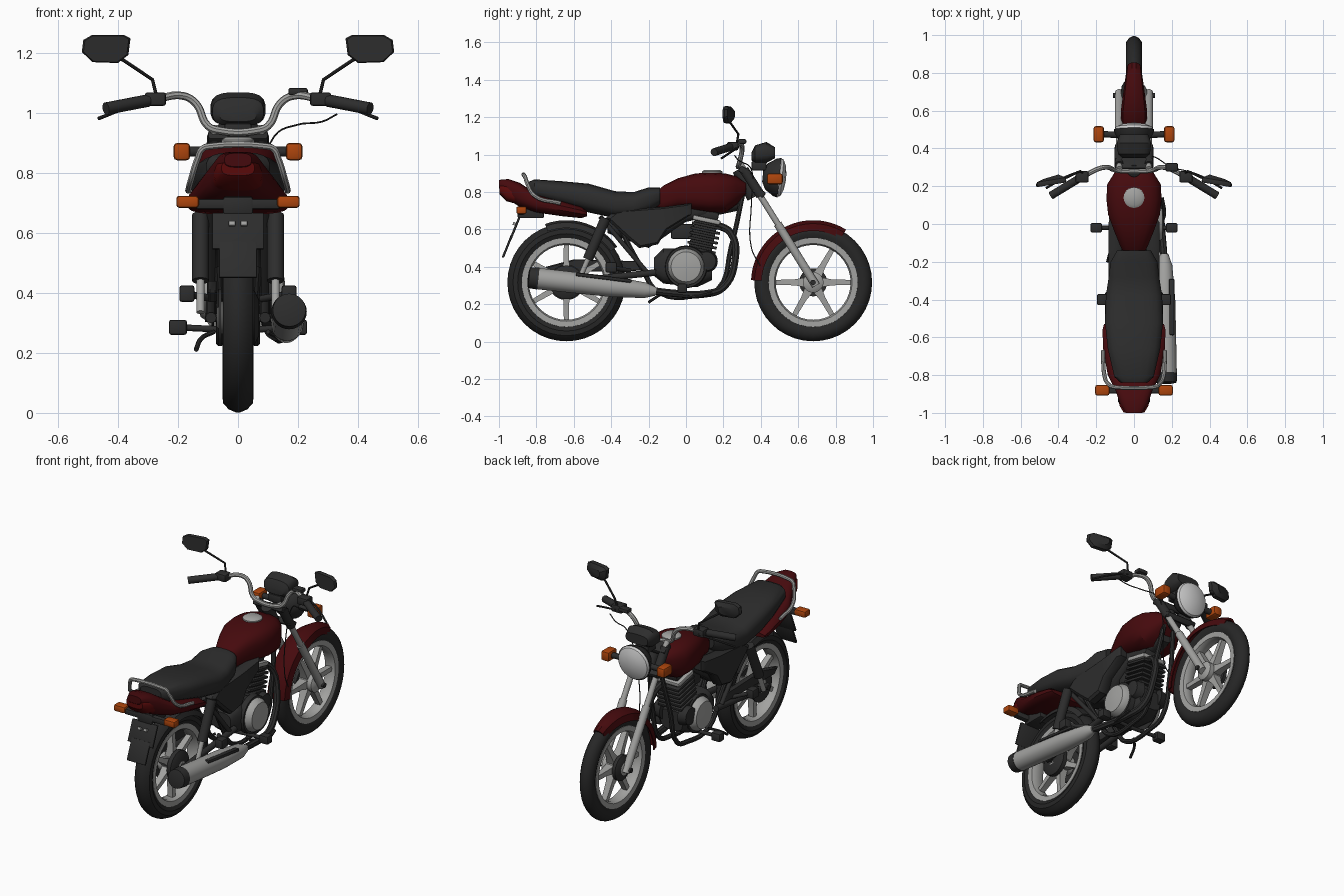
import bpy
import bmesh
from math import sin, cos, pi, radians
from mathutils import Vector, Matrix

cube = bpy.data.objects.get("Cube")
if cube:
    bpy.data.objects.remove(cube, do_unlink=True)


def material(name, *rgb):
    mat = bpy.data.materials.new(name)
    mat.use_nodes = True
    mat.diffuse_color = (*rgb, 1)
    shader = next(n for n in mat.node_tree.nodes if n.type == "BSDF_PRINCIPLED")
    shader.inputs["Base Color"].default_value = (*rgb, 1)
    return mat


rubber = material("tyre_rubber", .02, .02, .02)
dark = material("dark_plastic", .026, .026, .026)
red = material("dark_red_paint", .06, .003, .004)
tail_red = material("tail_lens_red", .1, .003, .003)
amber = material("amber_lens", .42, .06, .004)
silver = material("silver_metal", .36, .36, .35)
clear = material("headlight_glass", .62, .62, .62)


def finish(obj, mat, angle=35):
    obj.data.materials.clear()
    obj.data.materials.append(mat)
    bpy.ops.object.select_all(action="DESELECT")
    obj.select_set(True)
    bpy.context.view_layer.objects.active = obj
    bpy.ops.object.shade_smooth_by_angle(angle=radians(angle))
    return obj


def from_bmesh(name, bm, mat):
    bmesh.ops.recalc_face_normals(bm, faces=bm.faces)
    mesh = bpy.data.meshes.new(name)
    bm.to_mesh(mesh)
    bm.free()
    obj = bpy.data.objects.new(name, mesh)
    bpy.context.collection.objects.link(obj)
    return finish(obj, mat)


def skin(name, rings, mat, loop=False):
    """Join closed rings of points into one surface, capped unless looped."""
    bm = bmesh.new()
    rows = [[bm.verts.new(p) for p in ring] for ring in rings]
    n = len(rows[0])
    pairs = list(zip(rows, rows[1:])) + ([(rows[-1], rows[0])] if loop else [])
    for a, b in pairs:
        for i in range(n):
            j = (i + 1) % n
            bm.faces.new((a[i], a[j], b[j], b[i]))
    if not loop:
        bm.faces.new(rows[0])
        bm.faces.new(rows[-1])
    return from_bmesh(name, bm, mat)


def loft(name, rows, mat, power=3, steps=20):
    """Rounded body along y; each row is y, bottom, top, half width."""
    def soft(v):
        return abs(v) ** (2 / power) * (1 if v > 0 else -1)
    angles = [2 * pi * (i + .5) / steps for i in range(steps)]
    rings = [[(w * soft(cos(a)), y, (low + high) / 2 + (high - low) / 2 * soft(sin(a))) for a in angles]
             for y, low, high, w in rows]
    return skin(name, rings, mat)


def lathe(name, centre, axis, profile, mat, steps=28):
    """Turned part; profile holds radius and distance along the axis."""
    turn = Vector(axis).to_track_quat("Z", "Y")
    rings = [[Vector(centre) + turn @ Vector((r * cos(2 * pi * i / steps), r * sin(2 * pi * i / steps), h))
              for i in range(steps)] for r, h in profile]
    return skin(name, rings, mat)


def rod(name, a, b, r, mat):
    d = Vector(b) - Vector(a)
    return lathe(name, a, d, [(r, 0), (r, d.length)], mat, 14)


def box(name, loc, size, mat, tilt=0, soft=.008):
    bm = bmesh.new()
    bmesh.ops.create_cube(bm, size=1)
    bmesh.ops.scale(bm, vec=size, verts=bm.verts)
    bmesh.ops.bevel(bm, geom=bm.edges[:], offset=soft, segments=2, affect="EDGES", profile=.5)
    bm.transform(Matrix.Translation(loc) @ Matrix.Rotation(radians(tilt), 4, "X"))
    return from_bmesh(name, bm, mat)


def prism(name, outline, x, half, mat):
    """Side outline in y and z, given thickness in x with a tapered rim."""
    mid = sum((Vector(p) for p in outline), Vector((0, 0))) / len(outline)
    rings = []
    for dx, scale in ((-half, .9), (-half * .6, 1), (half * .6, 1), (half, .9)):
        pts = [mid + (Vector(p) - mid) * scale for p in outline]
        rings.append([(x + dx, p.x, p.y) for p in pts])
    return skin(name, rings, mat)


def tube(name, points, r, mat, smooth=True):
    curve = bpy.data.curves.new(name, "CURVE")
    curve.dimensions = "3D"
    curve.bevel_depth, curve.bevel_resolution, curve.resolution_u = r, 2, 5
    curve.use_fill_caps = True
    spline = curve.splines.new("BEZIER" if smooth else "POLY")
    pts = spline.bezier_points if smooth else spline.points
    pts.add(len(points) - 1)
    for p, co in zip(pts, points):
        if smooth:
            p.co = co
            p.handle_left_type = p.handle_right_type = "AUTO"
        else:
            p.co = (*co, 1)
    obj = bpy.data.objects.new(name, curve)
    bpy.context.collection.objects.link(obj)
    bpy.ops.object.select_all(action="DESELECT")
    obj.select_set(True)
    bpy.context.view_layer.objects.active = obj
    bpy.ops.object.convert(target="MESH")
    return finish(bpy.context.object, mat)


def sweep(name, y, half_profile, start, end, mat, tip=1, z=.317, steps=40):
    """Carry a mirrored cross-section of radius and x around a wheel axle."""
    section = half_profile + [(r, -x) for r, x in reversed(half_profile)]
    full = end - start == 360
    rings = []
    for i in range(steps + (not full)):
        a = radians(start + (end - start) * i / steps)
        w = tip + (1 - tip) * min(1, i / steps * 2.5)
        rings.append([(x * w, y + r * cos(a), z + r * sin(a)) for r, x in section])
    return skin(name, rings, mat, loop=full)


# Wheels: tyre, rim, six cast spokes and hub
def wheel(label, y, w, phase):
    sweep(label + "_tyre", y, [(.232, w * .7), (.26, w), (.285, w * .95), (.305, w * .6), (.315, w * .15)], 0, 360, rubber)
    sweep(label + "_rim", y, [(.2, w * .4), (.208, w * .78), (.238, w * .82), (.24, w * .5)], 0, 360, silver)
    for i in range(6):
        a = radians(phase + 60 * i)
        out, side = Vector((0, cos(a), sin(a))), Vector((0, -sin(a), cos(a)))
        rings = []
        for r, half, thick in ((.03, .028, .03), (.1, .016, .02), (.205, .013, .016)):
            c = Vector((0, y, .317)) + out * r
            rings.append([c + side * half * s + Vector((thick * t, 0, 0))
                          for s, t in ((-1, -1), (1, -1), (1, 1), (-1, 1))])
        skin(label + "_spoke", rings, silver)
    lathe(label + "_hub", (0, y, .317), (1, 0, 0), [(.03, -.07), (.055, -.055), (.055, .055), (.03, .07)], silver)
    rod(label + "_axle", (-.11, y, .317), (.11, y, .317), .014, dark)


wheel("front_wheel", .68, .043, 0)
wheel("rear_wheel", -.64, .052, 30)
lathe("front_brake_drum", (-.03, .68, .317), (-1, 0, 0), [(.075, 0), (.075, .02), (.05, .035)], dark)
lathe("rear_brake_drum", (.03, -.64, .317), (1, 0, 0), [(.09, 0), (.09, .025), (.06, .04)], dark)
lathe("rear_sprocket", (-.065, -.64, .317), (1, 0, 0), [(.095, 0), (.095, .01)], dark)

# Mudguards: thin curved shells from the inner crown round the rim to the outer crown
sweep("front_mudguard", .68, [(.32, .015), (.311, .05), (.275, .062), (.275, .069), (.314, .058), (.332, .018)],
      58, 178, red, .55)
sweep("rear_mudguard", -.64, [(.32, .015), (.312, .055), (.29, .07), (.29, .076), (.32, .062), (.332, .018)],
      35, 110, dark)

# Fuel tank, seat and tail
loft("fuel_tank", [(-.16, .71, .8, .05), (-.12, .7, .835, .072), (-.04, .715, .875, .105), (.05, .7, .9, .138),
                   (.13, .69, .905, .147), (.21, .69, .9, .143), (.27, .73, .885, .105), (.32, .79, .85, .06)], red)
lathe("fuel_cap", (0, .14, .895), (0, 0, 1), [(.055, 0), (.055, .014), (.04, .024)], silver)
loft("seat", [(-.84, .79, .855, .07), (-.81, .77, .868, .105), (-.66, .73, .858, .14), (-.52, .69, .845, .155),
              (-.38, .66, .805, .15), (-.28, .66, .8, .135), (-.2, .69, .825, .125), (-.14, .73, .825, .09)], dark)
loft("tail_cowl", [(-1, .82, .865, .045), (-.95, .76, .87, .075), (-.89, .72, .85, .095), (-.8, .69, .79, .14),
                   (-.66, .67, .755, .165), (-.56, .66, .725, .168), (-.53, .67, .7, .16)], red)
loft("tail_light", [(-.998, .79, .84, .055), (-.96, .75, .845, .078), (-.9, .735, .82, .085)], tail_red)
loft("engine_cradle", [(-.42, .58, .68, .06), (-.2, .5, .72, .085), (0, .64, .74, .08), (.28, .7, .82, .04)], dark)
rail = [(.165, -.67, .74), (.155, -.81, .78), (.133, -.85, .85), (.118, -.86, .88), (.09, -.865, .888)]
tube("grab_rail", [(-x, y, z) for x, y, z in rail] + rail[::-1], .011, silver)

# Number plate, mud flap and rear lamp bar
box("plate_panel", (0, -.915, .605), (.17, .012, .13), dark, -22, .003)
box("mud_flap", (0, -.955, .51), (.125, .012, .13), dark, -22, .003)
box("rear_lamp_bar", (0, -.88, .695), (.28, .035, .035), dark)
box("rear_bracket", (0, -.83, .69), (.1, .14, .06), dark)
for s in (-1, 1):
    box("plate_bolt", (s * .02, -.918, .63), (.022, .015, .016), silver, -22, .002)

# Engine block, covers, finned cylinder and head
loft("crankcase", [(-.17, .35, .45, .07), (-.12, .31, .5, .1), (.06, .29, .5, .1), (.14, .33, .45, .075)], dark)
for s, depth in ((-1, .13), (1, .155)):
    lathe("engine_cover", (s * .08, 0, .4), (s, 0, 0),
          [(.1, 0), (.097, depth - .11), (.08, depth - .085), (.03, depth - .078)], silver)
    lathe("cover_rim", (s * .08, 0, .4), (s, 0, 0), [(.114, 0), (.11, depth - .122)], dark)
    lathe("small_cover", (s * .06, .11, .43), (s, 0, 0), [(.06, 0), (.05, .05), (.02, .055)], dark)
for i in range(6):
    box("cylinder_fin", (0, .08 + i * .006, .49 + i * .026), (.16, .16, .015), dark, -12, .003)
box("cylinder_barrel", (0, .09, .56), (.12, .125, .2), dark, -12)
box("cylinder_head", (0, .11, .65), (.162, .15, .026), silver, -12)
box("rocker_cover", (0, .115, .68), (.12, .12, .04), dark, -12)
box("carburettor", (0, -.02, .59), (.09, .12, .08), dark)

# Frame, exhaust and swing arm
for s in (-1, 1):
    x = s * .06
    tube("frame_loop", [(s * .03, .31, .82), (x, .24, .5), (x, .17, .28), (x, .08, .25), (x, -.14, .26),
                        (x, -.24, .4), (s * .08, -.38, .66)], .014, dark)
    rod("seat_strut", (s * .09, -.2, .36), (s * .09, -.46, .67), .013, dark)
    rod("swing_arm", (s * .09, -.16, .37), (s * .09, -.66, .317), .018, dark)
    prism("side_panel", [(-.43, .66), (-.38, .7), (-.12, .72), (.03, .74), (.03, .68), (-.1, .6), (-.15, .52),
                         (-.25, .5), (-.31, .55)], s * .1, .035, dark)
    # Twin rear shock absorbers
    rod("shock_body", (s * .125, -.43, .66), (s * .125, -.525, .44), .028, dark)
    rod("shock_rod", (s * .125, -.525, .44), (s * .125, -.57, .335), .014, silver)
    # Rider and passenger foot pegs
    rod("peg_bar", (0, -.02, .275), (s * .2, -.02, .285), .011, dark)
    box("rider_peg", (s * .2, -.02, .285), (.06, .05, .05), dark)
    rod("passenger_bar", (s * .08, -.3, .38), (s * .165, -.4, .395), .012, dark)
    box("passenger_peg", (s * .17, -.4, .397), (.05, .06, .055), dark)
tube("exhaust_pipe", [(.03, .15, .63), (.05, .24, .58), (.08, .26, .42), (.1, .2, .29), (.13, .1, .255),
                      (.15, -.08, .26), (.16, -.2, .275)], .02, dark)
lathe("silencer", (.16, -.16, .268), (.01, -.64, .07), [(.022, 0), (.042, .06), (.055, .25), (.057, .64)], silver)
lathe("silencer_tip", (.17, -.79, .337), (.01, -.64, .07), [(.059, 0), (.055, .05), (.03, .055)], dark)
box("silencer_guard", (.2, -.44, .342), (.03, .3, .02), dark, -7)
prism("chain_guard", [(-.75, .4), (-.6, .44), (-.25, .43), (-.22, .38), (-.72, .37)], -.085, .015, dark)
tube("kick_stand", [(-.08, -.1, .27), (-.12, -.14, .25), (-.14, -.2, .21)], .008, dark)
tube("brake_pedal", [(.1, -.06, .27), (.16, .04, .24), (.15, .14, .26)], .008, dark)

# Front fork, clamps and headlight
for s in (-1, 1):
    rod("fork_tube", (s * .078, .29, .95), (s * .078, .56, .52), .017, silver)
    rod("fork_slider", (s * .078, .49, .63), (s * .078, .695, .3), .023, silver)
    rod("fork_cover", (s * .078, .31, .92), (s * .078, .4, .78), .026, dark)
    rod("indicator_stem", (0, .47, .87), (s * .17, .475, .87), .017, dark)
    box("front_indicator", (s * .187, .475, .87), (.055, .085, .058), amber, 0, .012)
    box("rear_indicator", (s * .168, -.88, .703), (.075, .055, .04), amber, 0, .01)
for y, z in ((.315, .91), (.39, .8)):
    box("fork_clamp", (0, y, z), (.2, .07, .035), dark, -32)
rod("steering_head", (0, .28, .92), (0, .36, .77), .035, dark)
lathe("headlight_shell", (0, .41, .885), (0, 1, -.1), [(.03, 0), (.07, .02), (.1, .065), (.107, .09)], dark)
lathe("headlight_lens", (0, .5, .877), (0, 1, -.1), [(.103, 0), (.097, .014), (.065, .028), (.02, .035)], clear)
loft("instrument_pod", [(.35, .97, 1.01, .06), (.37, .955, 1.05, .085), (.43, .955, 1.068, .092), (.475, .98, 1.04, .075)], dark)
box("pod_bracket", (0, .39, .94), (.09, .08, .05), dark)

# Handlebar, controls and mirrors
bar = [(.43, .16, 1.015), (.27, .25, 1.045), (.18, .295, 1.055), (.14, .3, 1.03), (.1, .285, .955), (.06, .28, .94)]
tube("handlebar", [(-x, y, z) for x, y, z in bar] + bar[::-1], .013, silver)
for s in (-1, 1):
    rod("grip", (s * .44, .15, 1.013), (s * .3, .235, 1.04), .021, dark)
    box("switch_block", (s * .275, .25, 1.045), (.07, .06, .045), dark)
    tube("control_lever", [(s * .28, .28, 1.04), (s * .36, .25, 1.02), (s * .465, .19, .98)], .006, dark)
    tube("mirror_stem", [(s * .27, .27, 1.05), (s * .285, .28, 1.11), (s * .39, .23, 1.18)], .006, dark, False)
    outline = [(-.082, .035), (-.06, .047), (.045, .047), (.075, .03), (.08, -.01), (.045, -.044), (-.04, -.047), (-.075, -.02)]
    rings = [[(s * (.44 + u * k), .225 + d - u * .15, 1.212 + v * k) for u, v in outline]
             for d, k in ((-.018, .93), (-.008, 1), (.008, .92), (.025, .5))]
    skin("mirror", rings, dark)
box("brake_reservoir", (.2, .3, 1.07), (.065, .045, .025), dark)
tube("brake_cable", [(.33, .26, .995), (.28, .28, .97), (.2, .3, .96), (.12, .35, .92), (.08, .35, .75), (.07, .35, .5),
                     (.06, .4, .4)], .003, dark)
